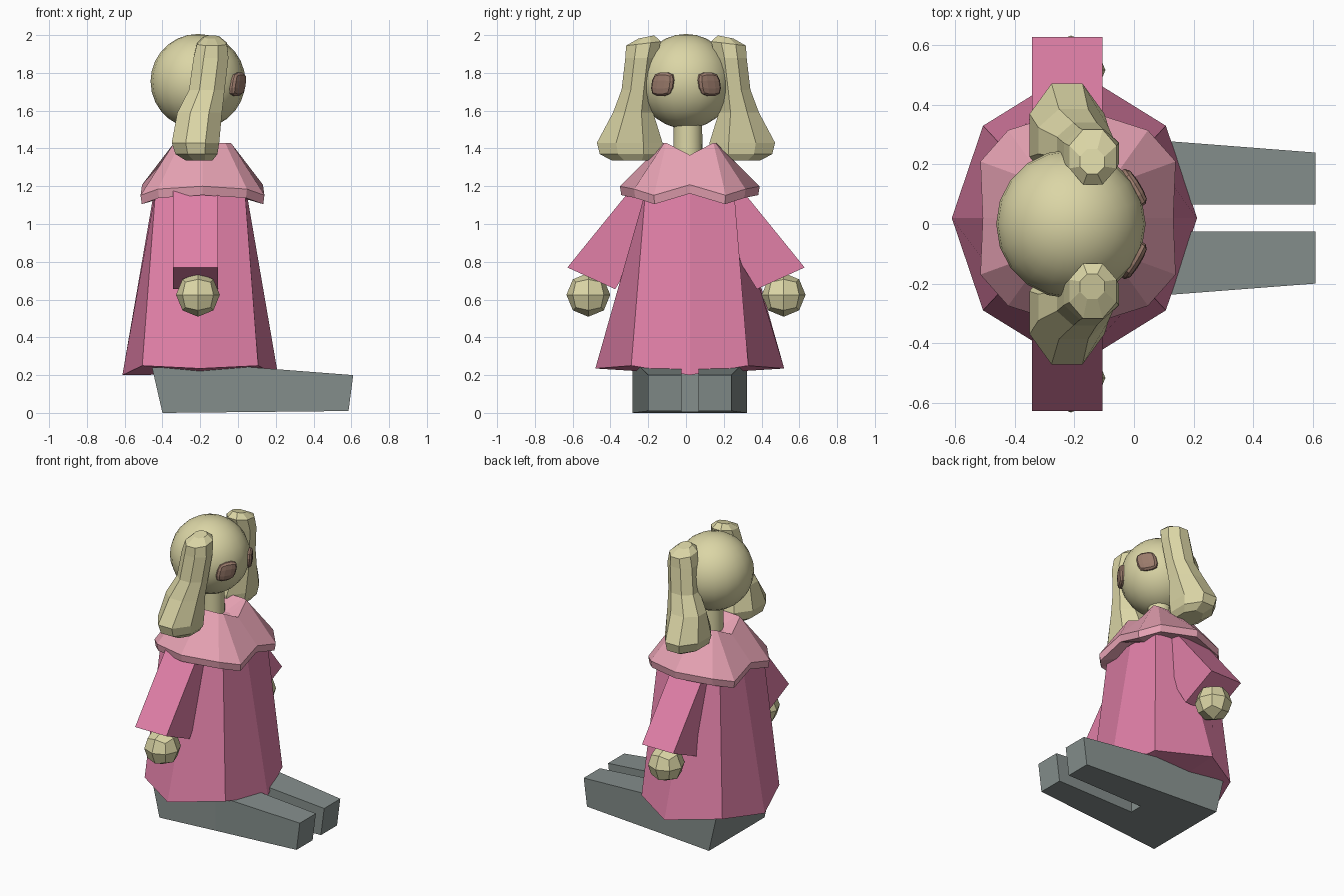
import bpy, bmesh, math
from mathutils import Vector, Matrix

if "Cube" in bpy.data.objects:
    bpy.data.objects.remove(bpy.data.objects["Cube"])


def material(name, rgb):
    m = bpy.data.materials.new(name)
    m.diffuse_color = (*rgb, 1)
    m.use_nodes = True
    m.node_tree.nodes["Principled BSDF"].inputs["Base Color"].default_value = m.diffuse_color
    return m


CREAM = material("cream", (0.71, 0.67, 0.38))
PINK = material("rose pink", (0.75, 0.215, 0.39))
PALE = material("pale pink", (0.79, 0.36, 0.45))
GREY = material("grey", (0.235, 0.275, 0.265))
BROWN = material("brown", (0.33, 0.20, 0.15))
CX, CY = -0.2, 0.02  # body axis


def finish(name, bm, mat):
    bmesh.ops.recalc_face_normals(bm, faces=bm.faces[:])
    mesh = bpy.data.meshes.new(name)
    bm.to_mesh(mesh)
    bm.free()
    mesh.materials.append(mat)
    ob = bpy.data.objects.new(name, mesh)
    bpy.context.collection.objects.link(ob)
    return ob


def loft(name, rings, mat):
    """Bridge equal-length closed rings and cap both ends."""
    bm = bmesh.new()
    loops = [[bm.verts.new(p) for p in ring] for ring in rings]
    n = len(loops[0])
    for a, b in zip(loops, loops[1:]):
        for i in range(n):
            j = (i + 1) % n
            bm.faces.new((a[i], a[j], b[j], b[i]))
    bm.faces.new(loops[0])
    bm.faces.new(loops[-1])
    return finish(name, bm, mat)


def octagon(front, diag, side):
    """Eight points mirrored from a quarter: front, diagonal, side."""
    (fx, fz), (dx, dy, dz), (sy, sz) = front, diag, side
    pts = [(fx, 0, fz), (dx, dy, dz), (0, sy, sz), (-dx, dy, dz),
           (-fx, 0, fz), (-dx, -dy, dz), (0, -sy, sz), (dx, -dy, dz)]
    return [(x + CX, y + CY, z) for x, y, z in pts]


# Dress: eight-sided flared cone with a shallow underside
loft("dress", [octagon((0.02, 0.205), (0.014, 0.014, 0.205), (0.02, 0.205)),
               octagon((0.412, 0.2), (0.307, 0.31, 0.25), (0.5, 0.235)),
               octagon((0.245, 1.17), (0.237, 0.235, 1.17), (0.215, 1.17))], PINK)


# Collar: twelve-sided cape with a valley at the neckline
COLLAR_X = CX + 0.012


def cape_ring(front, corner, bend, side):
    quarter = [front, corner, bend, side]
    pts = quarter + [(-x, y, z) for x, y, z in quarter[2::-1]]
    pts += [(x, -y, z) for x, y, z in pts[5:0:-1]]
    return [(x + COLLAR_X, y + CY, z) for x, y, z in pts]


def shrink(ring, s, dz):
    return [(COLLAR_X + (x - COLLAR_X) * s, CY + (y - CY) * s, z + dz)
            for x, y, z in ring]


outer = cape_ring((0.32, 0, 1.208), (0.328, 0.19, 1.152),
                  (0.235, 0.295, 1.185), (0, 0.37, 1.2))
loft("collar", [
    cape_ring((0.11, 0, 1.36), (0.1, 0.02, 1.365), (0.06, 0.025, 1.365), (0, 0.025, 1.365)),
    cape_ring((0.175, 0, 1.365), (0.15, 0.125, 1.43), (0.12, 0.135, 1.43), (0, 0.14, 1.43)),
    outer, shrink(outer, 0.98, -0.047), shrink(outer, 0.7, -0.02)], PALE)

# Neck
bm = bmesh.new()
bmesh.ops.create_cone(bm, cap_ends=True, segments=16, radius1=0.078, radius2=0.075,
                      depth=0.3, matrix=Matrix.Translation((CX, 0.01, 1.43)))
neck = finish("neck", bm, CREAM)

# Head
HEAD = Vector((-0.212, 0, 1.755))
bm = bmesh.new()
bmesh.ops.create_uvsphere(bm, u_segments=20, v_segments=14, radius=0.251,
                          matrix=Matrix.Translation(HEAD))
head = finish("head", bm, CREAM)
for ob in (head, neck):
    for p in ob.data.polygons:
        p.use_smooth = len(p.vertices) <= 4

# Hair locks: height, centre x, centre y, radius x, radius y, outward drop
LOCK = [(1.99, -0.14, 0.21, 0.045, 0.045, 0.2), (1.955, -0.138, 0.225, 0.086, 0.1, 0.12),
        (1.88, -0.143, 0.238, 0.1, 0.09, 0), (1.71, -0.165, 0.258, 0.102, 0.09, 0),
        (1.59, -0.203, 0.28, 0.128, 0.115, 0), (1.43, -0.225, 0.298, 0.136, 0.188, 0),
        (1.37, -0.22, 0.292, 0.12, 0.178, 0), (1.335, -0.205, 0.28, 0.075, 0.12, 0)]

for side, label in ((1, "left"), (-1, "right")):
    rings = []
    for z, cx, cy, rx, ry, drop in LOCK:
        angles = [(k + 0.5) * math.pi / 4 for k in range(8)]
        rings.append([(cx + rx * math.cos(a), side * (cy + ry * math.sin(a)),
                       z - drop * ry * math.sin(a)) for a in angles])
    loft(label + "_hair_lock", rings, CREAM)

    # Sleeve: slanted wedge extruded front to back
    profile = [(0.12, 1.17), (0.295, 1.18), (0.628, 0.77), (0.375, 0.655), (0.13, 1.05)]
    loft(label + "_sleeve", [[(x, side * y, z) for y, z in profile]
                             for x in (-0.343, -0.105)], PINK)

    # Hand: subdivided cube rounded into a ball
    bm = bmesh.new()
    bmesh.ops.create_cube(bm, size=2)
    bmesh.ops.subdivide_edges(bm, edges=bm.edges[:], cuts=1, use_grid_fill=True)
    for v in bm.verts:
        v.co = v.co.normalized() * 0.116 + Vector((-0.212, side * 0.517, 0.625))
    finish(label + "_hand", bm, CREAM)

    # Eye: flattened rounded cube lying on the head surface, leaning inward
    bm = bmesh.new()
    bmesh.ops.create_cube(bm, size=2)
    bmesh.ops.subdivide_edges(bm, edges=bm.edges[:], cuts=2, use_grid_fill=True)
    for v in bm.verts:
        v.co = v.co.lerp(v.co.normalized(), 0.8)
        v.co.x -= side * 0.18 * v.co.y
    direction = Vector((0.21, side * 0.123, -0.015)).normalized()
    side_axis = Vector((0, 0, 1)).cross(direction).normalized()
    up = direction.cross(side_axis)
    turn = Matrix((side_axis, up, direction)).transposed().to_4x4()
    bm.transform(Matrix.Translation(HEAD + direction * 0.242) @ turn
                 @ Matrix.Diagonal((0.07, 0.067, 0.027, 1)))
    finish(label + "_eye", bm, BROWN)

# Legs: one tapered block, split by a slot at the front
PLAN = [(-0.455, 0.302), (0.0, 0.267), (0.61, 0.22), (0.61, 0.045), (0.0, 0.045)]
PLAN = [(x, CY + y) for x, y in PLAN] + [(x, CY - y) for x, y in PLAN[::-1]]


def leg_top(x):
    return 0.24 if x < -0.4 else 0.247 - 0.077 * max(x, 0)


bottom = [(-0.4 if x < -0.4 else 0.585 if x > 0.6 else x, y,
           0.0 if x < -0.4 else 0.004 if x < 0.5 else 0.01) for x, y in PLAN]
top = [(x, y, leg_top(x)) for x, y in PLAN]
bm = bmesh.new()
lo, hi = [[bm.verts.new(p) for p in ring] for ring in (bottom, top)]
n = len(lo)
for i in range(n):
    j = (i + 1) % n
    bm.faces.new((lo[i], lo[j], hi[j], hi[i]))
for r in (lo, hi):
    bm.faces.new((r[0], r[1], r[4], r[5], r[8], r[9]))  # seat
    bm.faces.new(r[1:5])                                # left leg
    bm.faces.new(r[5:9])                                # right leg
finish("legs", bm, GREY)
